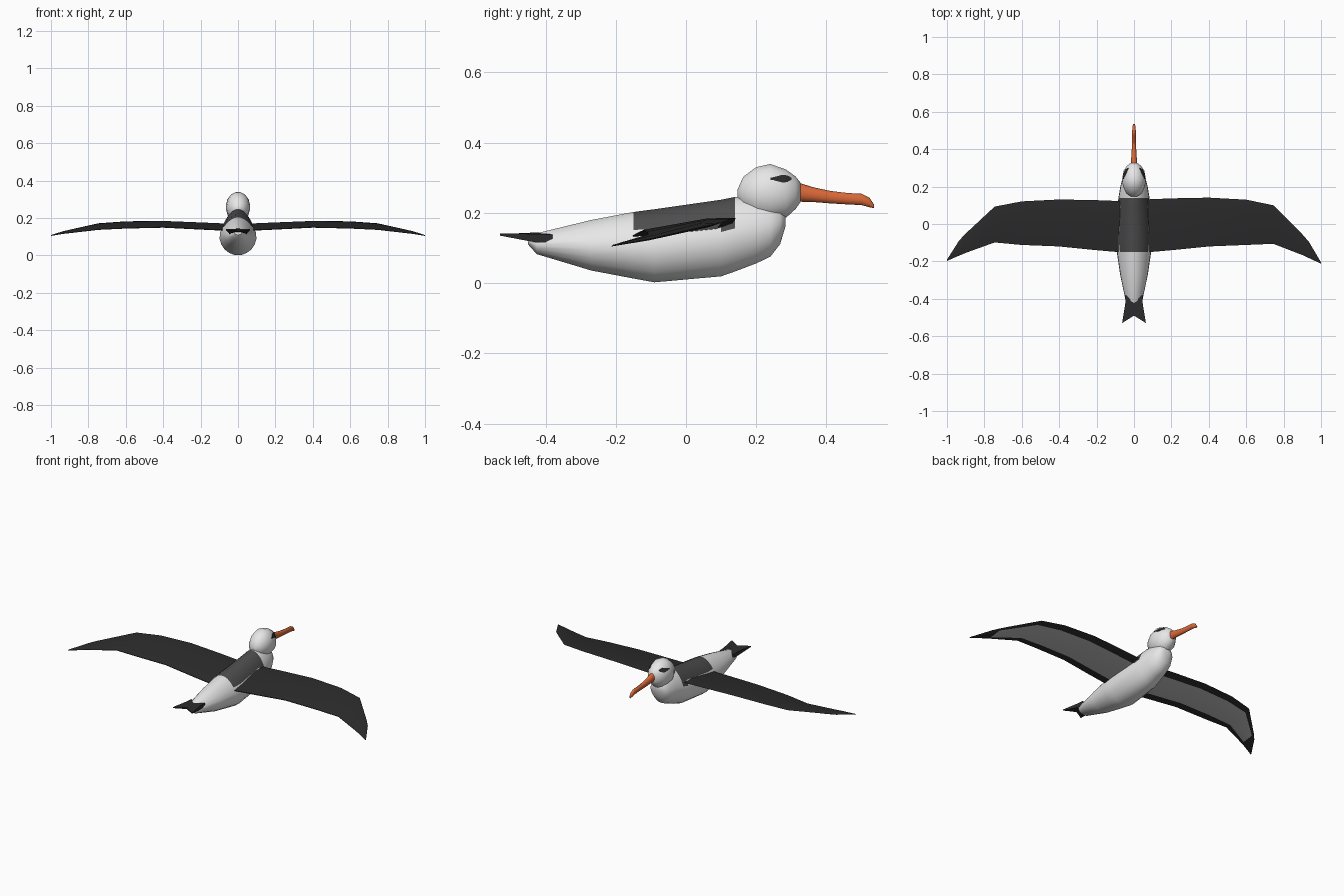
import bpy, bmesh, math

if "Cube" in bpy.data.objects:
    bpy.data.objects.remove(bpy.data.objects["Cube"])


def material(name, rgb):
    m = bpy.data.materials.new(name)
    m.diffuse_color = (*rgb, 1)
    m.use_nodes = True
    m.node_tree.nodes["Principled BSDF"].inputs["Base Color"].default_value = m.diffuse_color
    return m


white = material("white_plumage", (0.8, 0.8, 0.8))
black = material("black_plumage", (0.025, 0.025, 0.025))
slate = material("slate_back", (0.075, 0.075, 0.075))
pale = material("pale_underwing", (0.5, 0.5, 0.5))
orange = material("orange_bill", (0.7, 0.14, 0.04))


def finish(name, bm, mats, angle=40):
    bmesh.ops.recalc_face_normals(bm, faces=bm.faces)
    me = bpy.data.meshes.new(name)
    bm.to_mesh(me)
    bm.free()
    for m in mats:
        me.materials.append(m)
    ob = bpy.data.objects.new(name, me)
    bpy.context.collection.objects.link(ob)
    bpy.ops.object.select_all(action='DESELECT')
    ob.select_set(True)
    bpy.context.view_layer.objects.active = ob
    bpy.ops.object.shade_smooth_by_angle(angle=math.radians(angle))
    return ob


def skin(rings):
    """Bridge equal-length closed rings of points and cap both ends."""
    bm = bmesh.new()
    vs = [[bm.verts.new(p) for p in r] for r in rings]
    n = len(vs[0])
    for a, b in zip(vs, vs[1:]):
        for i in range(n):
            bm.faces.new((a[i], a[(i + 1) % n], b[(i + 1) % n], b[i]))
    bm.faces.new(vs[0])
    bm.faces.new(vs[-1])
    return bm


def oval(y, lo, hi, w, n, egg=0.0):
    """Cross-section across the body, narrower on top when egg > 0."""
    pts = []
    for i in range(n):
        t = 2 * math.pi * (i + 0.5) / n
        s = math.sin(t)
        pts.append((w * math.cos(t) * (1 - egg * max(s, 0)), y,
                    (lo + hi) / 2 + (hi - lo) / 2 * s / math.cos(math.pi / n * 0.5)))
    return pts


# body with slate saddle: y, low z, high z, half width
body = [(-.45, .11, .13, .02), (-.425, .082, .142, .042), (-.27, .035, .18, .075),
        (-.15, .012, .203, .093), (-.09, .001, .211, .1), (.1, .018, .238, .09),
        (.14, .032, .246, .084), (.2, .055, .248, .074), (.24, .074, .24, .064),
        (.268, .11, .225, .05), (.283, .16, .2, .025)]
bm = skin([oval(*r, 20, .2) for r in body])
for f in bm.faces:
    c = f.calc_center_median()
    if -.15 < c.y < .14 and c.z > .15:
        f.material_index = 1
finish("body", bm, [white, slate])

# head
head = [(.146, .24, .265, .015), (.163, .208, .303, .042), (.2, .182, .331, .06),
        (.24, .176, .34, .065), (.285, .185, .324, .056), (.312, .21, .304, .038),
        (.326, .23, .286, .018)]
finish("head", skin([oval(*r, 16) for r in head]), [white], 60)

# hooked bill
bill = [(.315, .232, .287, .019), (.36, .231, .273, .015), (.41, .227, .262, .012),
        (.46, .224, .256, .01), (.5, .222, .254, .01), (.522, .216, .243, .009),
        (.535, .213, .224, .004)]
finish("bill", skin([oval(*r, 10) for r in bill]), [orange], 50)

# wings: x, leading y, trailing y, leading z, trailing z, thickness
wing = [(.03, .13, -.155, .165, .132, .02), (.2, .137, -.14, .173, .14, .019),
        (.4, .141, -.12, .182, .15, .017), (.6, .13, -.112, .18, .145, .015),
        (.745, .1, -.106, .17, .138, .013), (.9, -.055, -.166, .135, .12, .01),
        (.935, -.095, -.182, .126, .116, .009), (1, -.205, -.212, .107, .105, .004)]
for side, k in ((1, 1), (-1, .93)):
    rings = []
    for x, yl, yt, zl, zt, th in wing:
        ring = []
        for u, dz in ((0, .15), (.3, .7), (1, .1), (1, -.1), (.84, -.3), (.16, -.4)):
            y = yl + (yt - yl) * u
            ring.append((side * x, y * (k if y > -.1 or x > .7 else 1),
                         zl + (zt - zl) * u + th * dz))
        rings.append(ring)
    bm = skin(rings)
    n = 6
    bm.faces.ensure_lookup_table()
    for i in range(5):          # pale lining between the two lower edge loops
        bm.faces[i * n + 4].material_index = 1
    finish("right_wing" if side > 0 else "left_wing", bm, [black, pale], 30)

# forked tail, a thick wedge thinning to the tips
outline = [(0, -.425, .132, .012), (.045, -.38, .126, .012), (.047, -.43, .128, .012),
           (.064, -.53, .138, .003), (0, -.49, .136, .005)]
outline += [(-x, y, z, t) for x, y, z, t in outline[3:0:-1]]
bm = bmesh.new()
up = [bm.verts.new((x, y, z + t)) for x, y, z, t in outline]
dn = [bm.verts.new((x, y, z - t)) for x, y, z, t in outline]
m = len(outline)
for i in range(m):
    j = (i + 1) % m
    bm.faces.new((up[i], up[j], dn[j], dn[i]))
for v in (up, dn):
    bm.faces.new((v[0], v[1], v[2], v[3], v[4]))
    bm.faces.new((v[0], v[4], v[5], v[6], v[7]))
finish("tail", bm, [black], 30)


# dark eye patches draped on the head
def head_width(y, z):
    for a, b in zip(head, head[1:]):
        if a[0] <= y <= b[0]:
            t = (y - a[0]) / (b[0] - a[0])
            lo, hi, w = (a[i] + (b[i] - a[i]) * t for i in (1, 2, 3))
            s = (z - (lo + hi) / 2) / ((hi - lo) / 2)
            return w * math.sqrt(max(0, 1 - s * s))
    return 0


for side in (1, -1):
    bm = bmesh.new()
    rows = []
    for i in range(7):
        y = .24 + .06 * i / 6
        h = .003 + .008 * math.sin(math.pi * (i / 6) ** 1.6)
        rows.append([bm.verts.new((side * (head_width(y, z) + .002), y, z))
                     for z in (.297 - h, .297, .297 + h)])
    for a, b in zip(rows, rows[1:]):
        for j in range(2):
            bm.faces.new((a[j], b[j], b[j + 1], a[j + 1]))
    bmesh.ops.recalc_face_normals(bm, faces=bm.faces)
    bm.normal_update()
    if sum(f.normal.x for f in bm.faces) * side < 0:
        bmesh.ops.reverse_faces(bm, faces=bm.faces)
    ret = bmesh.ops.extrude_face_region(bm, geom=bm.faces[:])
    for v in ret["geom"]:
        if isinstance(v, bmesh.types.BMVert):
            v.co.x -= side * .005
    finish("right_eye" if side > 0 else "left_eye", bm, [black])
